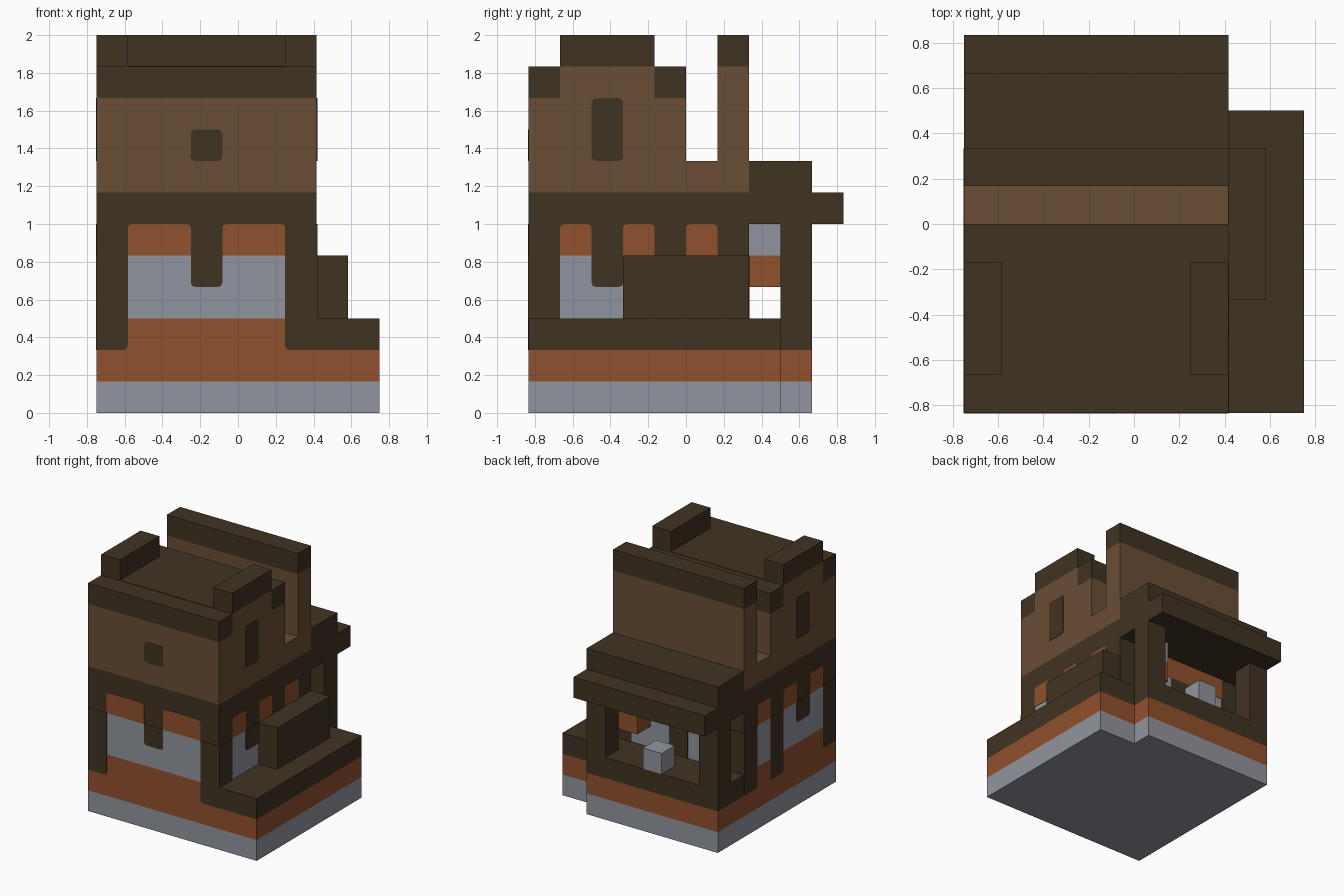
import bpy, bmesh, math
from mathutils import Vector

cube = bpy.data.objects.get("Cube")
if cube:
    bpy.data.objects.remove(cube, do_unlink=True)

U = 1 / 6                       # one building block
W, D = 9, 10                    # footprint in blocks
SKIN = 0.003                    # thickness of facade plates


def material(name, rgb):
    m = bpy.data.materials.new(name)
    m.use_nodes = True
    m.diffuse_color = (*rgb, 1)
    m.node_tree.nodes["Principled BSDF"].inputs["Base Color"].default_value = (*rgb, 1)
    return m


TIMBER = material("dark timber", (0.051, 0.033, 0.016))
PLASTER = material("brown plaster", (0.144, 0.076, 0.036))
BRICK = material("orange brick", (0.283, 0.082, 0.026))
STONE = material("grey stone", (0.283, 0.301, 0.342))


def place(i, j, k):
    return Vector(((i - W / 2) * U, (j - D / 2) * U, k * U))


def finish(name, bm, mat):
    bmesh.ops.recalc_face_normals(bm, faces=bm.faces)
    mesh = bpy.data.meshes.new(name)
    bm.to_mesh(mesh)
    bm.free()
    mesh.materials.append(mat)
    ob = bpy.data.objects.new(name, mesh)
    bpy.context.scene.collection.objects.link(ob)


def block(name, mat, x, y, z):
    """Box spanning block ranges x, y and z."""
    lo, hi = (place(*c) for c in zip(x, y, z))
    bm = bmesh.new()
    bmesh.ops.create_cube(bm, size=1)
    for v in bm.verts:
        v.co = Vector([(a + b) / 2 + c * (b - a) for a, b, c in zip(lo, hi, v.co)])
    finish(name, bm, mat)


# Wall planes: block coordinates of (along, height), and the outward direction
WALLS = {
    "front": (lambda a, k: place(a, 0, k), Vector((0, -1, 0))),
    "back": (lambda a, k: place(a, 7, k), Vector((0, 1, 0))),
    "left": (lambda a, k: place(7, a, k), Vector((1, 0, 0))),
    "right": (lambda a, k: place(0, a, k), Vector((-1, 0, 0))),
}


def plate(name, mat, wall, a, z, rounded=""):
    """Thin wall plate; rounded lists corners: a/b bottom low/high, c/d top high/low."""
    to_world, out = WALLS[wall]
    r = 0.13
    corners = (("a", a[0], z[0], 1, 1, 180), ("b", a[1], z[0], -1, 1, 270),
               ("c", a[1], z[1], -1, -1, 0), ("d", a[0], z[1], 1, -1, 90))
    outline = []
    for key, x, y, sx, sy, start in corners:
        if key in rounded:
            for step in (0, 45, 90):
                t = math.radians(start + step)
                outline.append((x + sx * r + r * math.cos(t), y + sy * r + r * math.sin(t)))
        else:
            outline.append((x, y))
    bm = bmesh.new()
    face = bm.faces.new([bm.verts.new(to_world(*p)) for p in outline])
    new = bmesh.ops.extrude_face_region(bm, geom=[face], use_keep_orig=True)["geom"]
    verts = [g for g in new if isinstance(g, bmesh.types.BMVert)]
    bmesh.ops.translate(bm, verts=verts, vec=out * SKIN)
    finish(name, bm, mat)


ALL = (0, 7)

# Lower storey of the house
block("foundation", STONE, ALL, (0, 9), (0, 1))
block("brick_course", BRICK, ALL, (0, 7), (1, 3))
block("stone_wall", STONE, ALL, (0, 7), (3, 5))
block("timber_band", TIMBER, ALL, (0, 7), (5, 7))

# Side ledge with a raised planter
block("ledge_foundation", STONE, (7, 9), (0, 8), (0, 1))
block("ledge_brick", BRICK, (7, 9), (0, 8), (1, 2))
block("ledge_deck", TIMBER, (7, 9), (0, 8), (2, 3))
block("ledge_planter", TIMBER, (7, 8), (3, 7), (3, 5))

# Back porch
block("porch_brick", BRICK, ALL, (7, 9), (1, 2))
block("porch_floor", TIMBER, ALL, (7, 9), (2, 3))
for side, x in (("right", (0, 1)), ("left", (6, 7))):
    block(f"porch_post_{side}", TIMBER, x, (8, 9), (3, 6))
block("porch_roof", TIMBER, ALL, (7, 9), (6, 8))
block("porch_eave", TIMBER, ALL, (9, 10), (6, 7))
block("porch_stone", STONE, (3, 4), (8, 9), (3, 4))
block("hanging_stone", STONE, (5, 6), (7, 8), (5, 6))
block("hanging_brick", BRICK, (5, 6), (7, 8), (4, 5))

# Upper storey
block("upper_wall_base", PLASTER, ALL, (0, 7), (7, 8))
block("upper_wall", PLASTER, ALL, (0, 5), (8, 10))
block("gable_wall", PLASTER, ALL, (1, 4), (10, 11))
block("roof_beam_front", TIMBER, ALL, (0, 1), (10, 11))
block("roof_beam_back", TIMBER, ALL, (4, 5), (10, 11))
block("roof_cover", TIMBER, (1, 6), (1, 4), (11, 11 + SKIN / U))
for side, x in (("right", (0, 1)), ("left", (6, 7))):
    block(f"roof_ridge_{side}", TIMBER, x, (1, 4), (11, 12))
block("parapet_wall", PLASTER, ALL, (6, 7), (8, 11))
block("parapet_cap", TIMBER, ALL, (6, 7), (11, 12))

# Front facade
plate("front_post_right", TIMBER, "front", (0, 1), (2, 5), "b")
plate("front_post_left", TIMBER, "front", (6, 7), (2, 5), "a")
plate("front_divider", TIMBER, "front", (3, 4), (4, 5), "ab")
for a in (1, 4):
    plate("front_brick_panel", BRICK, "front", (a, a + 2), (5, 6), "cd")
plate("front_window", TIMBER, "front", (3, 4), (8, 9), "abcd")

# Side facades; the left one stands on the ledge
for wall, base in (("left", 3), ("right", 2)):
    free = base == 2
    for a, corners in ((0, "b"), (4, "ab"), (6, "a")):
        plate(f"{wall}_post", TIMBER, wall, (a, a + 1), (base, 5), corners if free else "")
    plate(f"{wall}_divider", TIMBER, wall, (2, 3), (4, 5), "ab")
    for a in (1, 3, 5):
        plate(f"{wall}_brick_panel", BRICK, wall, (a, a + 1), (5, 6), "cd")
    plate(f"{wall}_window", TIMBER, wall, (2, 3), (8, 10), "abcd")

# Wall behind the porch
for a in (0, 6):
    plate("back_post", TIMBER, "back", (a, a + 1), (3, 5))
plate("back_door", TIMBER, "back", (3, 4), (3, 5))
plate("back_brick_panel", BRICK, "back", (1, 6), (5, 6))
